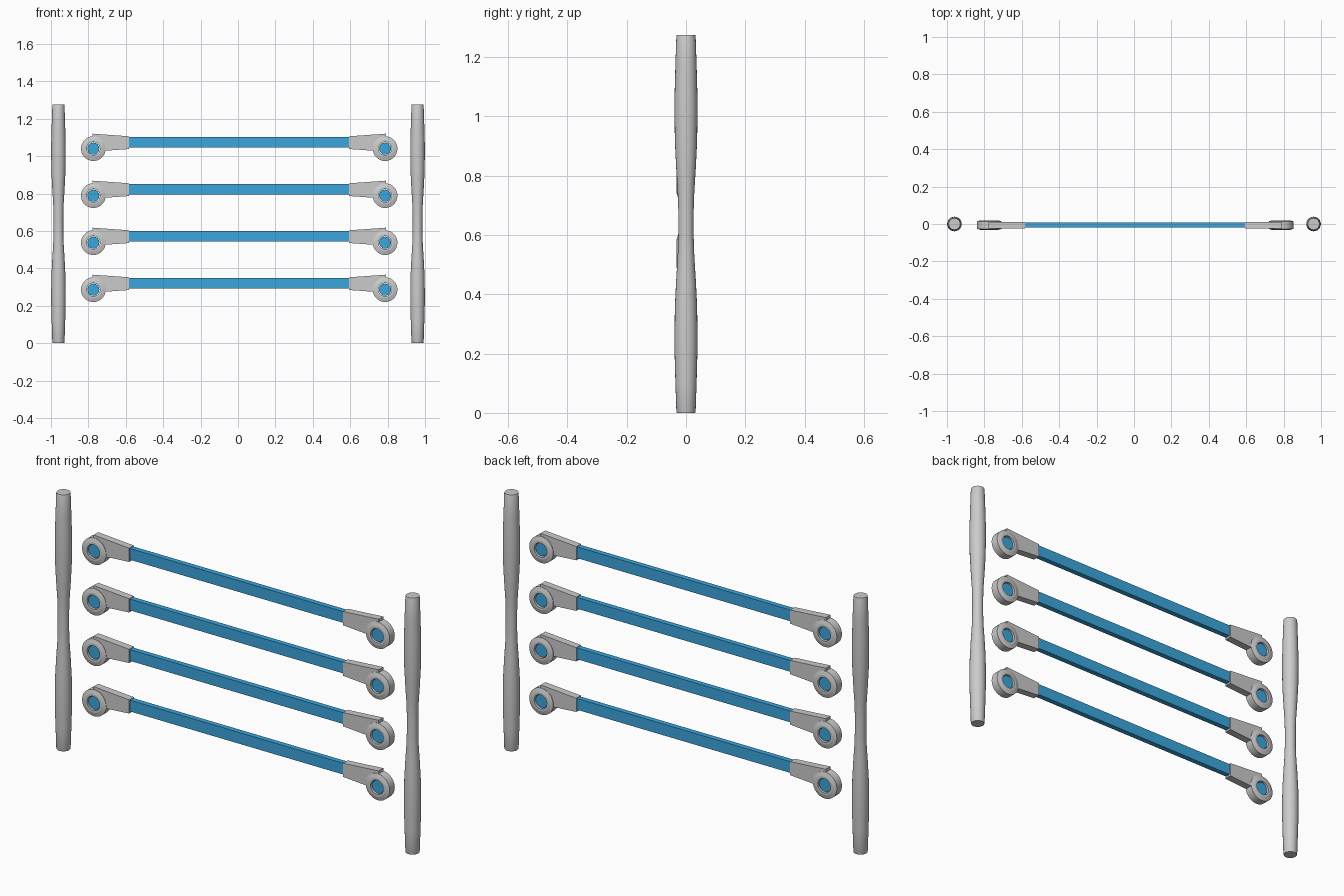
import bpy, bmesh, math

if "Cube" in bpy.data.objects:
    bpy.data.objects.remove(bpy.data.objects["Cube"])

CX, CY = 0.0065, -0.006          # centre of the rung assembly
PIVOT_DX = 0.78                  # pivot offset from the centre
blue = bpy.data.materials.new("blue")
blue.diffuse_color = (0.044, 0.38, 0.73, 1)
blue.use_nodes = True
blue.node_tree.nodes["Principled BSDF"].inputs["Base Color"].default_value = blue.diffuse_color


def make(name, bm, mat=None, smooth=None):
    bmesh.ops.recalc_face_normals(bm, faces=bm.faces)
    me = bpy.data.meshes.new(name)
    bm.to_mesh(me)
    bm.free()
    ob = bpy.data.objects.new(name, me)
    bpy.context.collection.objects.link(ob)
    if mat:
        me.materials.append(mat)
    if smooth:
        bpy.ops.object.select_all(action='DESELECT')
        ob.select_set(True)
        bpy.context.view_layer.objects.active = ob
        bpy.ops.object.shade_smooth_by_angle(angle=math.radians(smooth))
    return ob


def lathe(name, profile, centre, axis, n, mat=None, closed=False, smooth=30):
    """Revolve (radius, height) points around the y or z axis."""
    bm = bmesh.new()
    rings = []
    for r, h in profile:
        ring = []
        for i in range(n):
            a = 2 * math.pi * i / n
            c, s = r * math.cos(a), r * math.sin(a)
            p = (c, s, h) if axis == 'z' else (c, h, s)
            ring.append(bm.verts.new([p[k] + centre[k] for k in range(3)]))
        rings.append(ring)
    pairs = list(zip(rings, rings[1:]))
    if closed:
        pairs.append((rings[-1], rings[0]))
    else:
        bm.faces.new(rings[0])
        bm.faces.new(rings[-1])
    for a, b in pairs:
        for i in range(n):
            j = (i + 1) % n
            bm.faces.new((a[i], a[j], b[j], b[i]))
    return make(name, bm, mat, smooth)


def plate(name, outline, half, mat=None):
    """Extrude an (x, z) outline along y."""
    bm = bmesh.new()
    front = [bm.verts.new((x, CY - half, z)) for x, z in outline]
    back = [bm.verts.new((x, CY + half, z)) for x, z in outline]
    bm.faces.new(front)
    bm.faces.new(back)
    for i in range(len(front)):
        j = (i + 1) % len(front)
        bm.faces.new((front[i], front[j], back[j], back[i]))
    return make(name, bm, mat)


# waisted upright posts, symmetric top to bottom
H = 1.275
lower = [(0.031, 0), (0.0325, 0.004), (0.036, 0.11), (0.0385, 0.2), (0.039, 0.26),
         (0.0375, 0.36), (0.033, 0.45), (0.028, 0.53), (0.026, 0.59)]
post_profile = lower + [(r, H - z) for r, z in reversed(lower)]
for side, tag in ((-1, "left"), (1, "right")):
    lathe(f"{tag}_post", post_profile, (side * 0.96, 0, 0), 'z', 24)

ring_profile = [(0.035, -0.026), (0.046, -0.026), (0.066, -0.020),
                (0.066, 0.020), (0.046, 0.026), (0.035, 0.026)]

for row in range(4):
    z = 0.286 + 0.2513 * row
    # blue rung
    plate(f"rung_{row + 1}", [(CX - 0.593, z + 0.007), (CX + 0.593, z + 0.007),
                              (CX + 0.593, z + 0.063), (CX - 0.593, z + 0.063)], 0.013, blue)
    for side, tag in ((-1, "left"), (1, "right")):
        px = CX + side * PIVOT_DX
        # tapered end bracket wrapping over the pivot ring
        arc = [(0.048 * math.cos(a), 0.048 * math.sin(a))
               for a in (math.radians(-15 + 15 * k) for k in range(8))]
        wedge = [(0.192, 0.066), (0.192, -0.002)] + arc + [(-0.004, 0.048), (-0.004, 0.080)]
        plate(f"{tag}_bracket_{row + 1}",
              [(px - side * x, z + h) for x, h in wedge], 0.018)
        # pivot ring and blue pin
        lathe(f"{tag}_ring_{row + 1}", ring_profile, (px, CY, z), 'y', 32,
              closed=True, smooth=12)
        lathe(f"{tag}_pin_{row + 1}", [(0.032, -0.018), (0.032, 0.018)],
              (px, CY, z), 'y', 24, blue)
